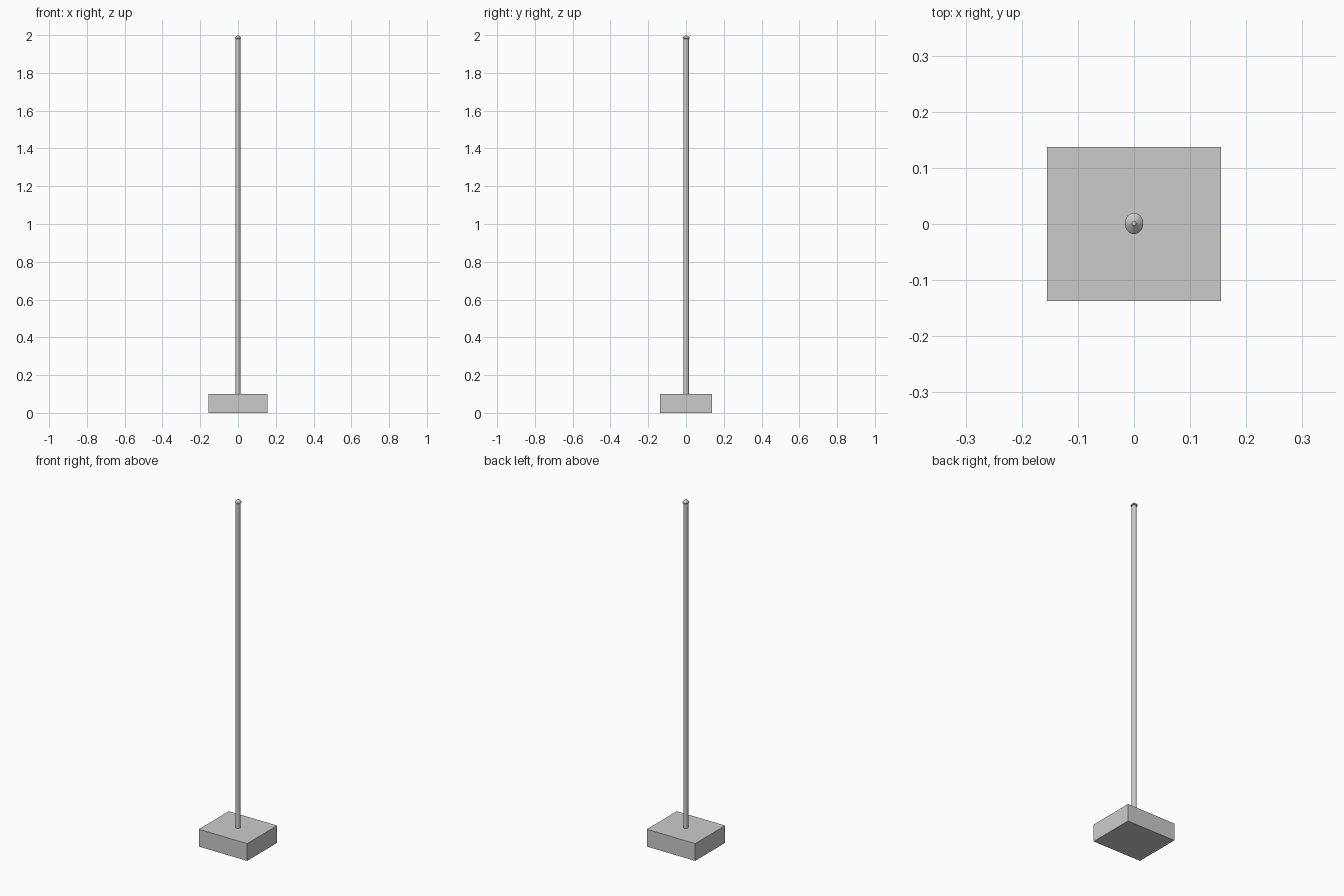
import bpy, bmesh, math

if "Cube" in bpy.data.objects:
    bpy.data.objects.remove(bpy.data.objects["Cube"])

def lathe(name, profile, sy, cy, sides=32):
    """Closed turned solid from (radius, z) points, slightly oval in y."""
    bm = bmesh.new()
    rings = []
    for r, z in profile:
        rings.append([bm.verts.new((r * math.cos(2 * math.pi * i / sides),
                                    cy + sy * r * math.sin(2 * math.pi * i / sides), z))
                      for i in range(sides)])
    for a, b in zip(rings, rings[1:]):
        for i in range(sides):
            j = (i + 1) % sides
            bm.faces.new((a[i], a[j], b[j], b[i]))
    bm.faces.new(rings[0][::-1])
    bm.faces.new(rings[-1])
    mesh = bpy.data.meshes.new(name)
    bm.to_mesh(mesh)
    bm.free()
    ob = bpy.data.objects.new(name, mesh)
    bpy.context.collection.objects.link(ob)
    bpy.ops.object.select_all(action='DESELECT')
    ob.select_set(True)
    bpy.context.view_layer.objects.active = ob
    bpy.ops.object.shade_smooth_by_angle(angle=math.radians(35))
    return ob

# Rectangular base block
bpy.ops.mesh.primitive_cube_add(size=1, location=(0, 0, 0.05))
base = bpy.context.object
base.name = "base_block"
base.scale = (0.31, 0.274, 0.1)
bpy.ops.object.transform_apply(location=True, scale=True)

# Tall slim pole
lathe("pole", [(0.0125, 0.098), (0.0125, 1.982)], 1.12, 0.001)

# Small conical cap with a blunt tip
lathe("pole_cap", [(0.0125, 1.980), (0.0165, 1.983), (0.0165, 1.986),
                   (0.010, 1.994), (0.0045, 1.998), (0.0035, 2.0)], 1.14, 0.001)
